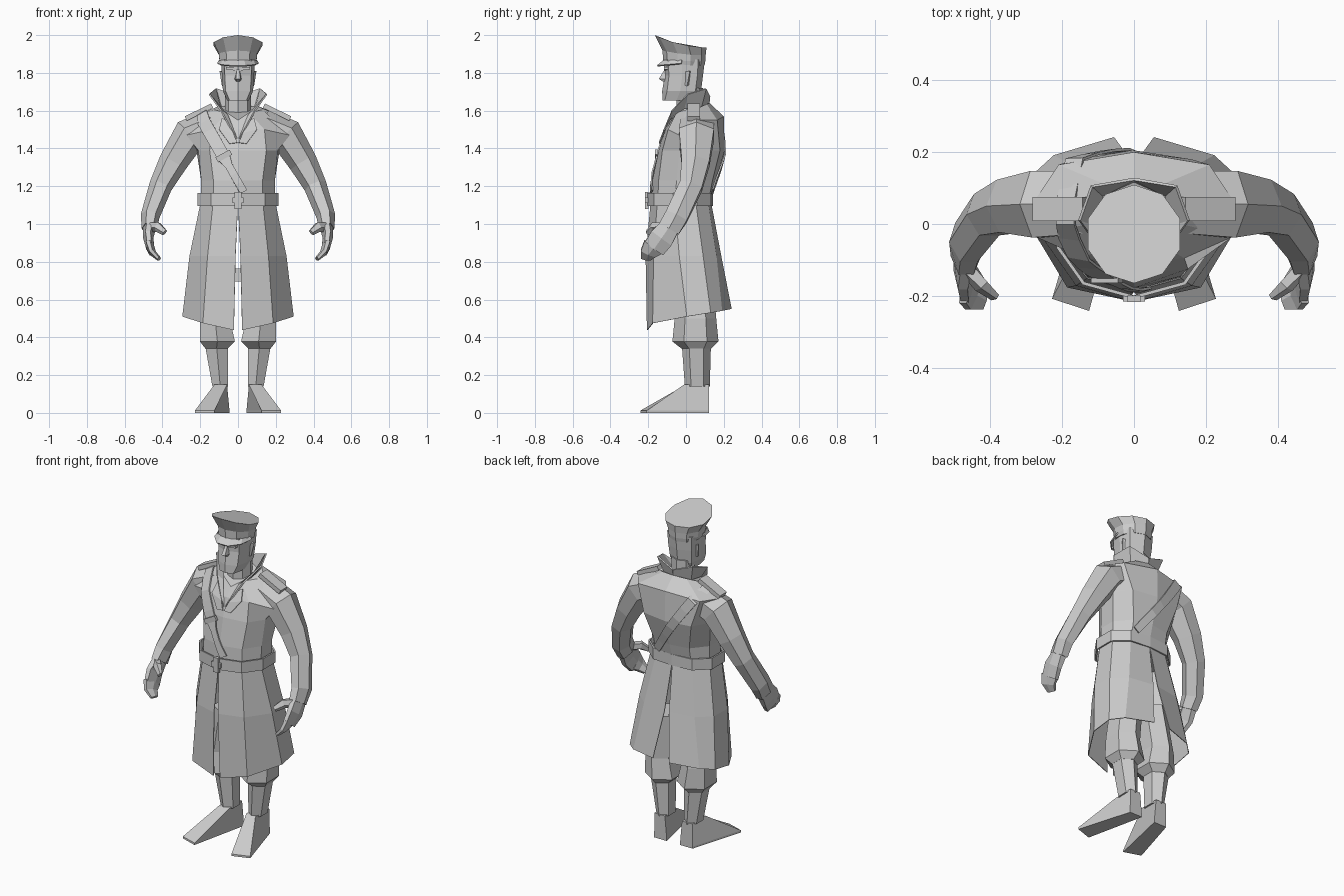
import bpy, bmesh, math
from mathutils import Vector, Matrix
from mathutils.bvhtree import BVHTree

grey = bpy.data.materials.new("light_grey")
grey.diffuse_color = (0.6, 0.6, 0.6, 1)


def finish(name, bm, mirror=False, thick=0):
    bmesh.ops.recalc_face_normals(bm, faces=bm.faces)
    me = bpy.data.meshes.new(name)
    bm.to_mesh(me)
    bm.free()
    me.materials.append(grey)
    ob = bpy.data.objects.new(name, me)
    bpy.context.collection.objects.link(ob)
    if thick:
        mod = ob.modifiers.new("thickness", 'SOLIDIFY')
        mod.thickness, mod.offset = thick, 0
    if mirror:
        ob.modifiers.new("mirror", 'MIRROR')
    return ob


def loft(name, rows, closed=True, caps=True, **kw):
    """Skin a list of equally long point rows."""
    bm = bmesh.new()
    vs = [[bm.verts.new(p) for p in r] for r in rows]
    n = len(rows[0])
    for a, b in zip(vs, vs[1:]):
        for i in range(n if closed else n - 1):
            j = (i + 1) % n
            bm.faces.new((a[i], a[j], b[j], b[i]))
    if closed and caps:
        bm.faces.new(vs[0])
        bm.faces.new(vs[-1])
    return finish(name, bm, **kw)


def full(half):
    """Half outline (front centre to back centre) to a whole ring."""
    return half + [(-x, y, z) for x, y, z in half[-2:0:-1]]


def oval(cx, cy, rx, ry, z, n=6, rise=0):
    pts = []
    for i in range(n):
        a = 2 * math.pi * i / n + math.pi / 2
        front = (1 - math.sin(a)) / 2
        pts.append((cx + rx * math.cos(a), cy + ry * math.sin(a), z + rise * front ** 2))
    return pts


def tube(name, path, n=6):
    """Limb through (x, y, z, side radius, depth radius) stations."""
    c = [Vector(p[:3]) for p in path]
    rows = []
    for i, p in enumerate(path):
        d = (c[min(i + 1, len(c) - 1)] - c[max(i - 1, 0)]).normalized()
        u = d.cross(Vector((0, 1, 0))).normalized()
        v = d.cross(u)
        rows.append([c[i] + u * p[3] * math.cos(2 * math.pi * k / n)
                     + v * p[4] * math.sin(2 * math.pi * k / n) for k in range(n)])
    return loft(name, rows, mirror=True)


def box(name, loc, size, tilt=0, mirror=False):
    bm = bmesh.new()
    m = Matrix.Translation(loc) @ Matrix.Rotation(tilt, 4, 'Y') @ Matrix.Diagonal((*size, 1))
    bmesh.ops.create_cube(bm, size=1, matrix=m)
    return finish(name, bm, mirror)


# Coat body: waist, ribs, chest, shoulders, neck opening
waist = [(0, -.185, 1.1), (.13, -.15, 1.1), (.195, -.06, 1.1),
         (.195, .05, 1.1), (.12, .115, 1.1), (0, .125, 1.1)]
body_rows = [full(h) for h in (
    waist,
    [(0, -.178, 1.23), (.13, -.145, 1.23), (.195, -.05, 1.23),
     (.195, .05, 1.23), (.12, .14, 1.23), (0, .16, 1.23)],
    [(0, -.145, 1.39), (.15, -.125, 1.39), (.21, -.035, 1.39),
     (.22, .08, 1.39), (.16, .18, 1.39), (0, .205, 1.39)],
    [(0, -.11, 1.5), (.14, -.095, 1.5), (.275, -.035, 1.47),
     (.28, .06, 1.55), (.21, .165, 1.55), (0, .2, 1.57)],
    [(0, -.07, 1.55), (.06, -.05, 1.59), (.13, 0, 1.605),
     (.13, .06, 1.612), (.08, .11, 1.635), (0, .125, 1.64)])]
coat = loft("coat_body", body_rows)
tree = BVHTree.FromPolygons([v.co.copy() for v in coat.data.vertices],
                            [tuple(p.vertices) for p in coat.data.polygons])


def on_coat(x, z, side, gap=.01):
    """Point just off the coat; side is -1 for front and 1 for back."""
    hit = tree.ray_cast(Vector((x, side, z)), Vector((0, -side, 0)))[0]
    return Vector((x, (hit.y if hit else 0) + side * gap, z))


# Skirt of the coat, open at front and back
loft("coat_skirt", [
    [(0, -.185, 1.12), (.13, -.15, 1.12), (.195, -.06, 1.12),
     (.195, .05, 1.12), (.12, .115, 1.12), (0, .13, 1.12)],
    [(.013, -.212, .83), (.16, -.17, .83), (.255, -.035, .83),
     (.25, .09, .83), (.17, .16, .83), (.015, .185, .83)],
    [(.022, -.205, .438), (.185, -.175, .475), (.293, .005, .51),
     (.288, .13, .53), (.222, .19, .54), (.055, .24, .55)]],
    closed=False, mirror=True, thick=.004)

# Belt and buckle
loft("belt", [[(x * 1.08, y * 1.1, z) for x, y, _ in full(waist)] for z in (1.095, 1.163)],
     thick=.01, caps=False)
box("belt_buckle", (0, -.208, 1.125), (.035, .018, .09))
box("belt_buckle_bar", (0, -.208, 1.125), (.06, .016, .03))

# Shoulder strap crossing the body, over the right shoulder
strap = []
for t in range(7):
    f = t / 6
    x, z, w = .1 - .265 * f, 1.17 + .375 * f, .018 + .006 * f
    strap.append([on_coat(x - w, z - w * .7, 1), on_coat(x + w, z + w * .7, 1)])
strap.append([(-.215, .06, 1.582), (-.165, .06, 1.605)])
strap.append([(-.215, .0, 1.57), (-.165, .0, 1.6)])
for t in range(9):
    f = t / 8
    x, z, w = -.18 + .21 * f, 1.54 - .37 * f, .03 if t < 5 else .018
    strap.append([on_coat(x - w, z - w * .55, -1), on_coat(x + w, z + w * .55, -1)])
loft("chest_strap", strap, closed=False, thick=.008)
p = on_coat(-.075, 1.36, -1, .016)
box("strap_buckle", p, (.085, .014, .03), -.5)

# Lapels, collar, epaulettes
loft("lapel", [[on_coat(.003, 1.43, -1), on_coat(.045, 1.425, -1)],
               [on_coat(.025, 1.48, -1), on_coat(.1, 1.5, -1)],
               [on_coat(.05, 1.54, -1, .012), on_coat(.085, 1.56, -1, .01)]],
     closed=False, mirror=True, thick=.006)
loft("collar", [
    [(.006, -.128, 1.45), (.055, -.065, 1.575), (.095, -.01, 1.61), (.09, .08, 1.62), (0, .12, 1.63)],
    [(.03, -.12, 1.49), (.09, -.075, 1.6), (.152, .01, 1.688), (.118, .105, 1.717), (0, .125, 1.675)]],
    closed=False, mirror=True, thick=.008)
box("epaulette", (.207, .042, 1.592), (.155, .066, .026), .46, True)

# Arms and hands
tube("sleeve", [(.13, .06, 1.525, .085, .1), (.255, .055, 1.472, .092, .107),
                (.345, .05, 1.325, .076, .085), (.41, .026, 1.2, .061, .07),
                (.466, -.05, 1.04, .05, .07), (.468, -.09, .975, .042, .068)])
tube("hand", [(.468, -.085, .985, .036, .06), (.475, -.13, .925, .027, .075),
              (.464, -.17, .87, .022, .068)])
tube("fingers", [(.464, -.172, .88, .021, .068), (.45, -.2, .845, .018, .05),
                 (.418, -.213, .815, .012, .03)])
tube("thumb", [(.465, -.12, .985, .028, .026), (.425, -.17, .985, .028, .022),
               (.388, -.203, .955, .018, .012)], 5)

# Breeches, boots and feet
loft("breeches", [oval(.085, .04, .085, .1, .76), oval(.122, .05, .09, .11, .5),
                  oval(.109, .05, .107, .122, .378), oval(.114, .055, .067, .078, .34)], mirror=True)
box("crotch", (0, .04, .73), (.1, .12, .07))
loft("boot", [oval(.114, .055, .07, .077, .36), oval(.094, .06, .048, .066, .14)], mirror=True)
sole = [(.125, -.242), (.228, -.208), (.13, .122), (.045, .122)]
loft("foot", [[(.057, 0, .15), (.125, -.01, .15), (.128, .122, .15), (.058, .122, .15)],
              [(x, y, .012) for x, y in sole], [(x, y, 0) for x, y in sole]], mirror=True)

# Neck and head
loft("neck", [oval(0, .02, .07, .07, z, 8) for z in (1.54, 1.72)])
loft("head", [full([(x, y, z) for x, y in h]) for z, h in (
    (1.655, [(0, -.125), (.045, -.112), (.058, -.05), (.055, .03), (0, .065)]),
    (1.705, [(0, -.126), (.066, -.1), (.08, -.03), (.072, .05), (0, .08)]),
    (1.785, [(0, -.113), (.07, -.09), (.085, -.02), (.078, .06), (0, .09)]),
    (1.87, [(0, -.118), (.072, -.095), (.09, -.02), (.082, .065), (0, .1)]))])
loft("nose", [[(-.007, -.112, 1.82), (.007, -.112, 1.82), (.005, -.1, 1.82), (-.005, -.1, 1.82)],
              [(-.012, -.144, 1.768), (.012, -.144, 1.768), (.02, -.1, 1.768), (-.02, -.1, 1.768)],
              [(-.009, -.123, 1.755), (.009, -.123, 1.755), (.015, -.1, 1.755), (-.015, -.1, 1.755)]])
box("brow", (.036, -.106, 1.822), (.055, .022, .014), -.1, True)
loft("ear", [[(.078, -.012, 1.805), (.098, .02, 1.81), (.078, .025, 1.81)],
             [(.078, -.01, 1.735), (.085, .005, 1.73), (.078, .015, 1.735)]], mirror=True)

# Peaked cap with a flared crown
loft("cap", [oval(0, -.012, .097, .11, 1.838, 10, .02), oval(0, -.01, .103, .112, 1.86, 10, .015),
             oval(0, -.01, .107, .114, 1.893, 10, .025), oval(0, -.028, .135, .137, 1.935, 10, .065)])
arc = [math.radians(a) for a in (-85, -55, -20, 20, 55, 85)]
loft("cap_peak", [
    [(.098 * math.sin(a), -.012 - .11 * math.cos(a), 1.866) for a in arc],
    [(.108 * math.sin(a), -.012 - .148 * math.cos(a), 1.85 - .014 * math.cos(a)) for a in arc]],
    closed=False, thick=.008)
